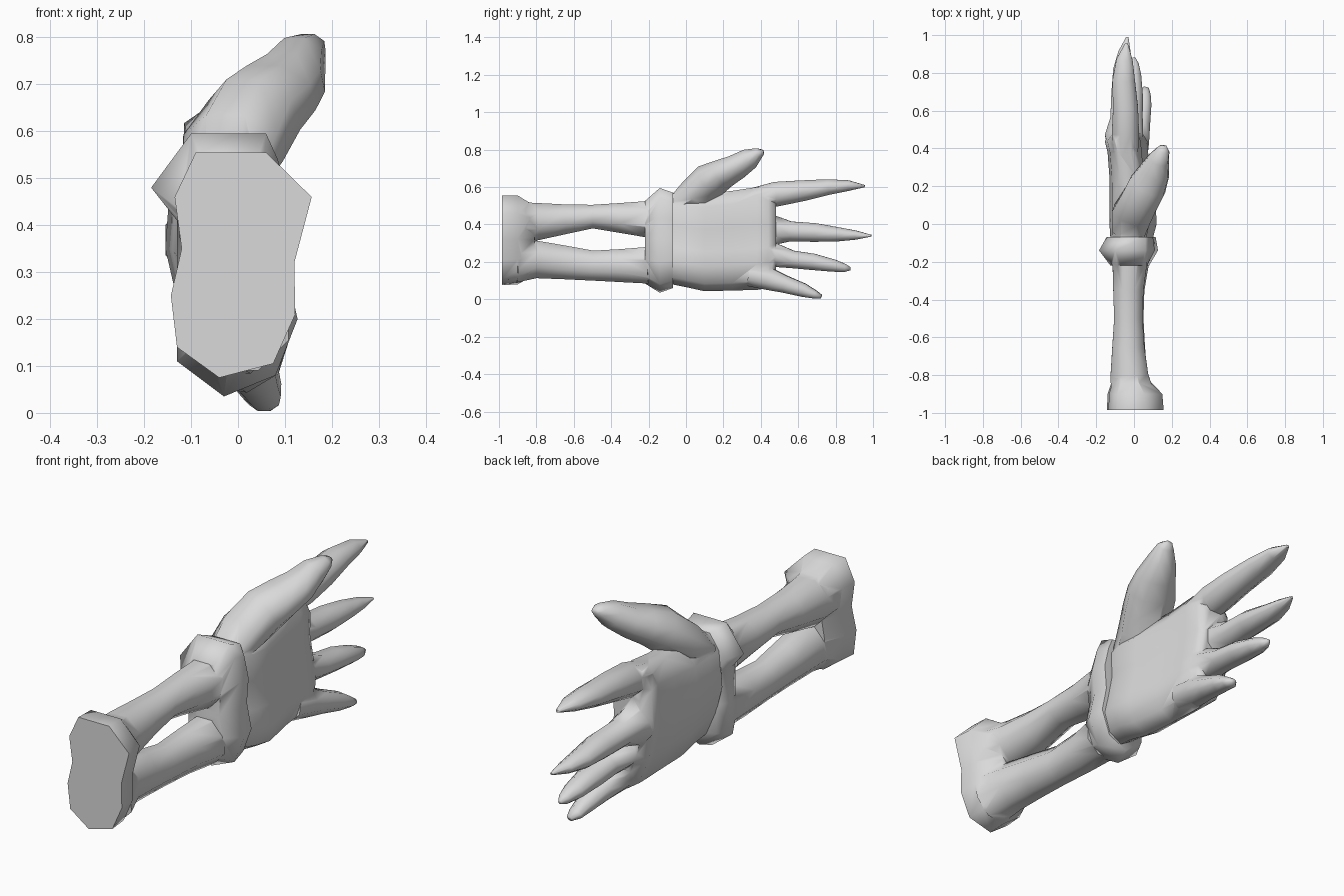
import bpy, bmesh, math
from mathutils import Vector

grey = bpy.data.materials.new("bone_grey")
grey.diffuse_color = (0.7, 0.7, 0.7, 1)


def skin(name, rings):
    """Bridge equal-sized rings of points into one closed object."""
    bm = bmesh.new()
    loops = [[bm.verts.new(p) for p in ring] for ring in rings]
    n = len(loops[0])
    for a, b in zip(loops, loops[1:]):
        for i in range(n):
            j = (i + 1) % n
            bm.faces.new((a[i], a[j], b[j], b[i]))
    bm.faces.new(loops[0])
    bm.faces.new(loops[-1])
    bmesh.ops.recalc_face_normals(bm, faces=bm.faces)
    me = bpy.data.meshes.new(name)
    bm.to_mesh(me)
    bm.free()
    me.materials.append(grey)
    ob = bpy.data.objects.new(name, me)
    bpy.context.collection.objects.link(ob)
    return ob


def limb(name, path, sides=8):
    """Tube along a path of (x, y, z, half width, half height)."""
    pts = [Vector(p[:3]) for p in path]
    grow = 1 / math.cos(math.pi / sides)
    rings = []
    for i, p in enumerate(path):
        t = (pts[min(i + 1, len(pts) - 1)] - pts[max(i - 1, 0)]).normalized()
        side = t.cross(Vector((0, 0, 1))).normalized()
        up = side.cross(t)
        ring = []
        for k in range(sides):
            a = 2 * math.pi * (k + 0.5) / sides
            ring.append(pts[i] + side * p[3] * grow * math.cos(a) + up * p[4] * grow * math.sin(a))
        rings.append(ring)
    return skin(name, rings)


def slab(name, outline, stations):
    """Stack an (x, z) outline along y, fitted to (y, x0, x1, z0, z1)."""
    xs, zs = [p[0] for p in outline], [p[1] for p in outline]
    lx, hx, lz, hz = min(xs), max(xs), min(zs), max(zs)
    rings = [[(x0 + (x - lx) / (hx - lx) * (x1 - x0), y, z0 + (z - lz) / (hz - lz) * (z1 - z0))
              for x, z in outline] for y, x0, x1, z0, z1 in stations]
    return skin(name, rings)


def fuse(name, body, parts, angle=70):
    """Union the parts into the body so no hidden surfaces remain, then smooth."""
    bpy.ops.object.select_all(action='DESELECT')
    bpy.context.view_layer.objects.active = body
    body.select_set(True)
    for part in parts:
        mod = body.modifiers.new("join", 'BOOLEAN')
        mod.operation, mod.solver, mod.object = 'UNION', 'EXACT', part
        bpy.ops.object.modifier_apply(modifier=mod.name)
        bpy.data.objects.remove(part)
    body.name = name
    bpy.ops.object.shade_smooth_by_angle(angle=math.radians(angle))


# Elbow block with the flat cut end
elbow_outline = [(-.09, .555), (.06, .555), (.157, .46), (.12, .32), (.122, .21), (.075, .105),
                 (-.04, .075), (-.13, .14), (-.143, .25), (-.12, .35), (-.135, .46)]
elbow = slab("elbow", elbow_outline, [(-.985, -.143, .157, .075, .555),
                                      (-.90, -.14, .15, .08, .555),
                                      (-.81, -.11, .065, .13, .50)])

# Two forearm bones
upper_bone = limb("upper_bone", [(-.005, -.92, .42, .115, .10), (-.025, -.80, .415, .10, .10),
                                 (-.03, -.65, .428, .085, .08), (-.03, -.50, .442, .075, .063),
                                 (-.03, -.35, .435, .08, .08), (-.022, -.20, .428, .092, .098)])
lower_bone = limb("lower_bone", [(0, -.92, .20, .11, .11), (-.02, -.80, .213, .09, .10),
                                 (-.02, -.65, .197, .078, .09), (-.02, -.50, .18, .07, .08),
                                 (-.02, -.35, .18, .075, .088), (-.01, -.20, .182, .09, .098)])

# Wrist band
wrist_outline = [(-.10, .595), (.06, .595), (.085, .54), (.11, .44), (.10, .32), (.127, .20),
                 (.08, .08), (-.03, .035), (-.13, .11), (-.13, .25), (-.13, .41), (-.185, .48)]
wrist = slab("wrist", wrist_outline, [(-.22, -.125, .08, .085, .525),
                                      (-.14, -.185, .127, .035, .595),
                                      (-.07, -.145, .115, .06, .57)])

# Palm, flat with a fuller heel low on the inner side
palm_outline = [(-.07, .57), (.03, .57), (.08, .50), (.075, .38), (.10, .26), (.12, .18),
                (.09, .09), (.02, .05), (-.05, .09), (-.10, .20), (-.135, .33), (-.12, .50)]
palm = slab("palm", palm_outline, [(-.075, -.125, .10, .08, .565), (0, -.13, .12, .065, .57),
                                   (.10, -.13, .115, .043, .565), (.25, -.13, .085, .047, .58),
                                   (.38, -.14, .075, .05, .60), (.44, -.155, .07, .06, .60),
                                   (.48, -.12, .045, .13, .54)])

# Thumb with its fleshy base
thumb = limb("thumb", [(-.03, -.05, .50, .085, .055), (-.01, .05, .565, .105, .085),
                       (.035, .13, .635, .10, .09), (.07, .20, .673, .10, .074),
                       (.105, .27, .708, .082, .064), (.13, .34, .752, .056, .054),
                       (.153, .39, .782, .034, .028), (.155, .415, .788, .016, .01)])

# Four fingers, tapering to points
index = limb("index_finger", [(-.04, .36, .54, .06, .055), (-.045, .48, .562, .072, .066),
                              (-.045, .62, .58, .066, .056), (-.055, .76, .60, .06, .042),
                              (-.05, .87, .608, .043, .028), (-.04, .955, .605, .008, .006)])
middle = limb("middle_finger", [(-.065, .38, .38, .065, .07), (-.078, .47, .368, .076, .08),
                                (-.065, .56, .363, .06, .053), (-.06, .69, .357, .06, .05),
                                (-.06, .82, .347, .05, .037), (-.05, .91, .343, .033, .024),
                                (-.035, .99, .34, .006, .005)])
ring = limb("ring_finger", [(-.02, .38, .25, .07, .065), (-.02, .47, .237, .068, .064),
                            (-.01, .57, .213, .056, .047), (-.008, .68, .20, .055, .044),
                            (-.005, .79, .18, .043, .033), (0, .85, .167, .025, .022),
                            (0, .88, .163, .008, .008)])
little = limb("little_finger", [(.01, .34, .13, .06, .06), (.02, .44, .11, .06, .06),
                                (.035, .53, .08, .05, .046), (.05, .63, .048, .042, .036),
                                (.056, .69, .025, .032, .022), (.064, .722, .014, .014, .011)])

fuse("forearm", elbow, [upper_bone, lower_bone, wrist])
fuse("hand", palm, [thumb, index, middle, ring, little])
